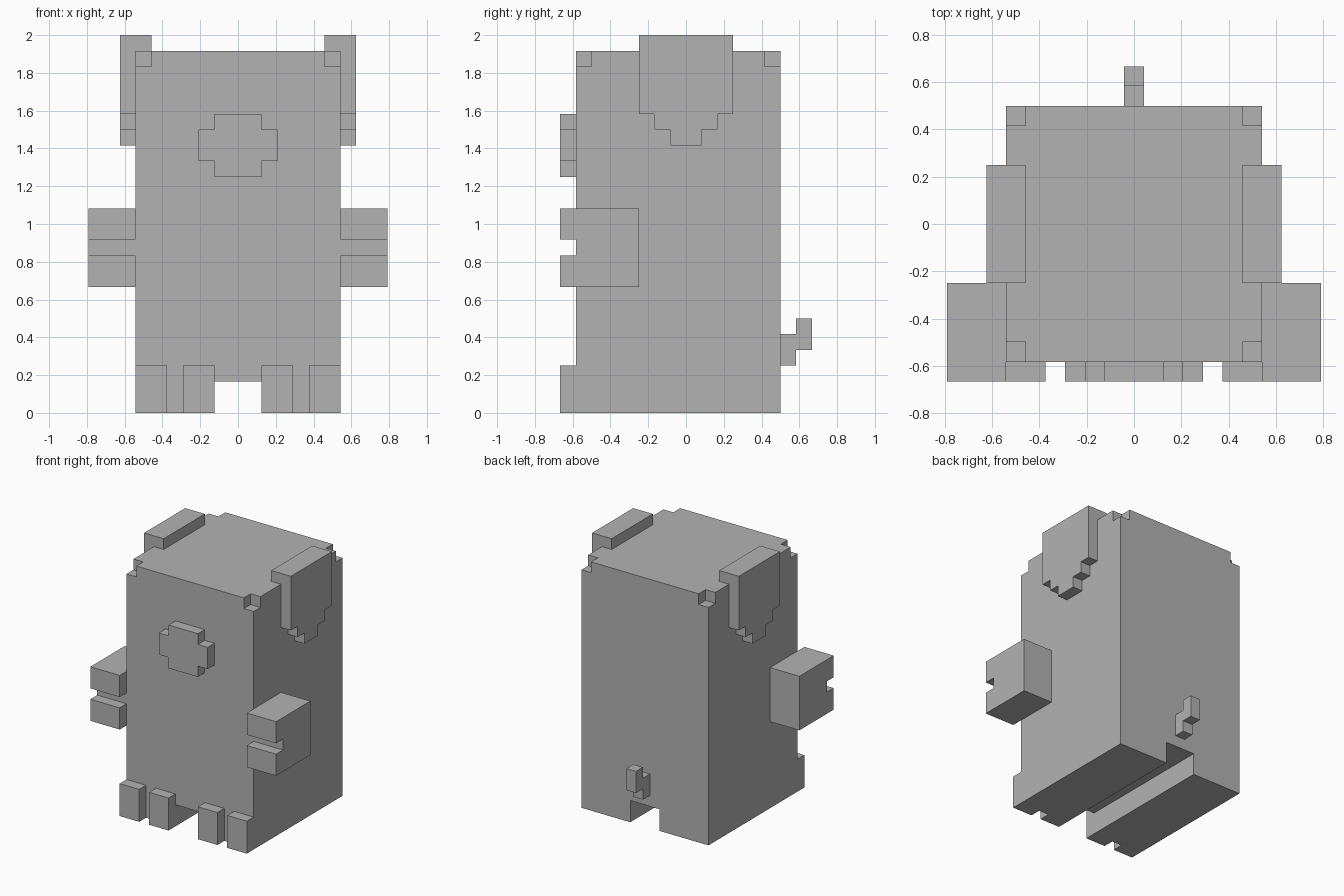
import bpy
import bmesh
from mathutils import Vector

U = 1 / 12  # size of one block

cube = bpy.data.objects.get("Cube")
if cube:
    bpy.data.objects.remove(cube, do_unlink=True)

grey = bpy.data.materials.new("plain grey")
grey.use_nodes = True
colour = (0.45, 0.45, 0.45, 1)
grey.diffuse_color = colour
grey.node_tree.nodes["Principled BSDF"].inputs["Base Color"].default_value = colour


def prism(name, axis, outline, start, end):
    """Extrude a flat outline, in block units, along axis 0 (x), 1 (y) or 2 (z)."""
    def place(a, b):
        p = [a, b]
        p.insert(axis, start)
        return Vector(p) * U

    bm = bmesh.new()
    base = bm.faces.new([bm.verts.new(place(a, b)) for a, b in outline])
    grown = bmesh.ops.extrude_face_region(bm, geom=[base])["geom"]
    offset = Vector((0, 0, 0))
    offset[axis] = (end - start) * U
    bmesh.ops.translate(bm, vec=offset,
                        verts=[v for v in grown if isinstance(v, bmesh.types.BMVert)])
    bmesh.ops.recalc_face_normals(bm, faces=bm.faces)
    mesh = bpy.data.meshes.new(name)
    bm.to_mesh(mesh)
    bm.free()
    mesh.materials.append(grey)
    obj = bpy.data.objects.new(name, mesh)
    bpy.context.collection.objects.link(obj)
    return obj


def mirrored(half):
    """Complete an outline that is symmetric about its first coordinate."""
    return half + [(-a, b) for a, b in reversed(half)]


def rect(a0, a1, b0, b1):
    return [(a0, b0), (a1, b0), (a1, b1), (a0, b1)]


# Body with a channel between the feet
body = prism("body", 1, mirrored([(1.5, 2), (1.5, 0), (6.5, 0), (6.5, 23)]), -7, 6)

# Notch the four top corners by one block
for x in (-1, 1):
    for y0, y1 in ((-8, -6), (5, 7)):
        cutter = prism("corner_cutter", 2,
                       rect(*sorted((x * 5.5, x * 8)), y0, y1), 22, 25)
        cutter.hide_render = True
        cut = body.modifiers.new("corner_notch", "BOOLEAN")
        cut.operation = "DIFFERENCE"
        cut.solver = "EXACT"
        cut.object = cutter
        bpy.context.view_layer.objects.active = body
        bpy.ops.object.modifier_apply(modifier=cut.name)
        bpy.data.objects.remove(cutter, do_unlink=True)

# Snout
prism("snout", 1, mirrored([(1.5, 15), (1.5, 16), (2.5, 16), (2.5, 18),
                            (1.5, 18), (1.5, 19)]), -8, -7)

# Tail, stepping upwards
prism("tail", 0, [(6, 3), (7, 3), (7, 4), (8, 4), (8, 6), (7, 6), (7, 5), (6, 5)],
      -0.5, 0.5)

ear = mirrored([(1, 17), (1, 18), (2, 18), (2, 19), (3, 19), (3, 24)])
arm = [(-8, 8), (-3, 8), (-3, 13), (-8, 13),
       (-8, 11), (-7, 11), (-7, 10), (-8, 10)]

for side, s in (("left", 1), ("right", -1)):
    # Drooping ear with a stepped tip, folded over the top edge
    prism(side + "_ear", 0, ear, s * 5.5, s * 7.5)
    # Arm with a cleft hoof
    prism(side + "_arm", 0, arm, s * 6.5, s * 9.5)
    # Two toes in front of each foot
    for label, x in (("inner", 1.5), ("outer", 4.5)):
        prism(f"{side}_{label}_toe", 1,
              rect(*sorted((s * x, s * (x + 2))), 0, 3), -8, -7)
